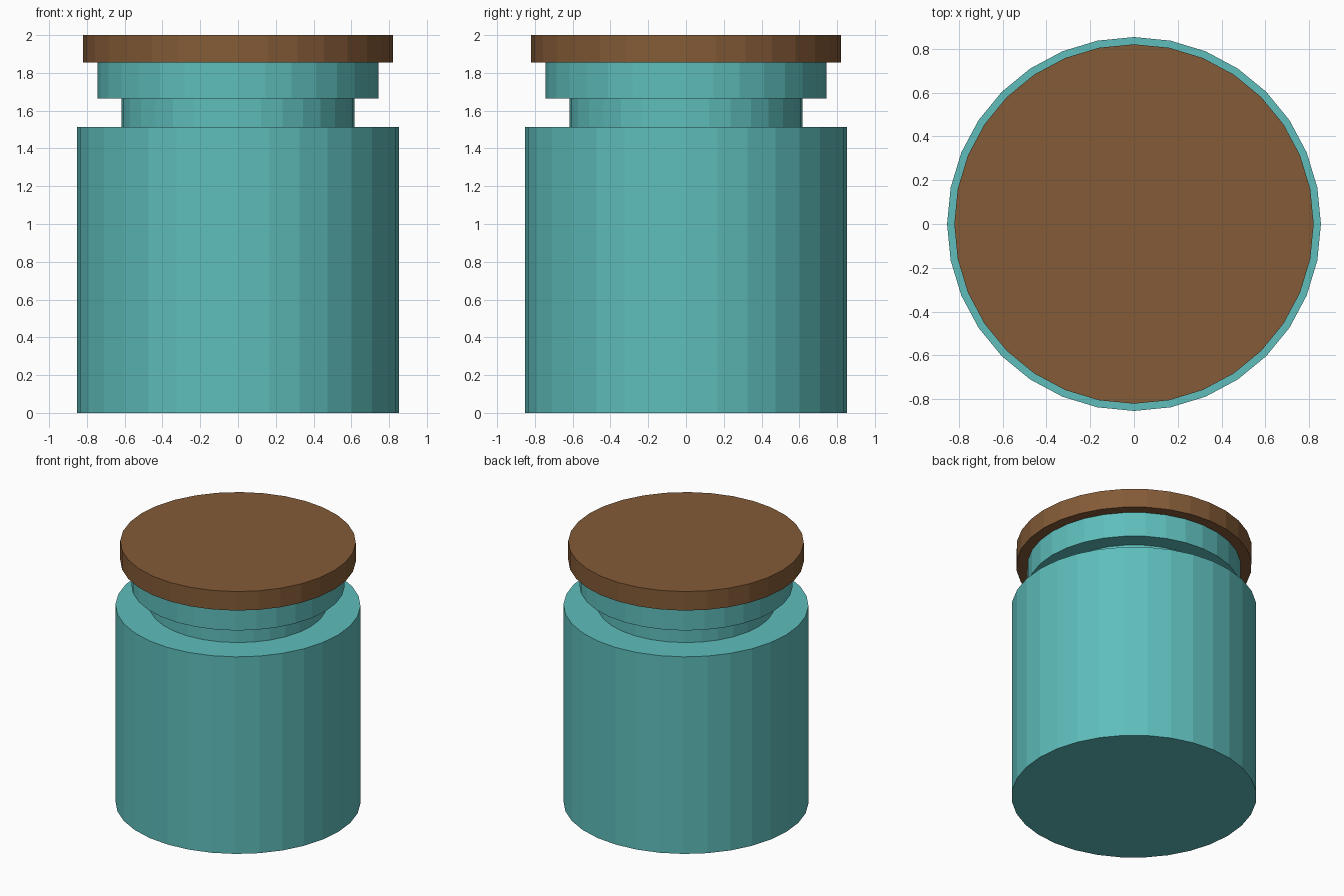
import bpy

if "Cube" in bpy.data.objects:
    bpy.data.objects.remove(bpy.data.objects["Cube"])

SIDES = 32


def material(name, rgb):
    m = bpy.data.materials.new(name)
    m.diffuse_color = (*rgb, 1.0)
    m.use_nodes = True
    m.node_tree.nodes["Principled BSDF"].inputs["Base Color"].default_value = m.diffuse_color
    return m


def disc(name, radius, z0, z1, mat):
    bpy.ops.mesh.primitive_cylinder_add(
        vertices=SIDES, radius=radius, depth=z1 - z0, location=(0, 0, (z0 + z1) / 2))
    ob = bpy.context.object
    ob.name = name
    ob.data.materials.append(mat)
    return ob


glaze = material("teal_glaze", (0.112, 0.515, 0.503))
wood = material("brown_wood", (0.231, 0.105, 0.038))

# Jar body, narrow neck, wider rim and lid, stacked bottom to top
disc("jar_body", 0.853, 0.0, 1.514, glaze)
disc("jar_neck", 0.618, 1.514, 1.665, glaze)
disc("jar_rim", 0.743, 1.665, 1.854, glaze)
disc("lid", 0.82, 1.854, 2.0, wood)
